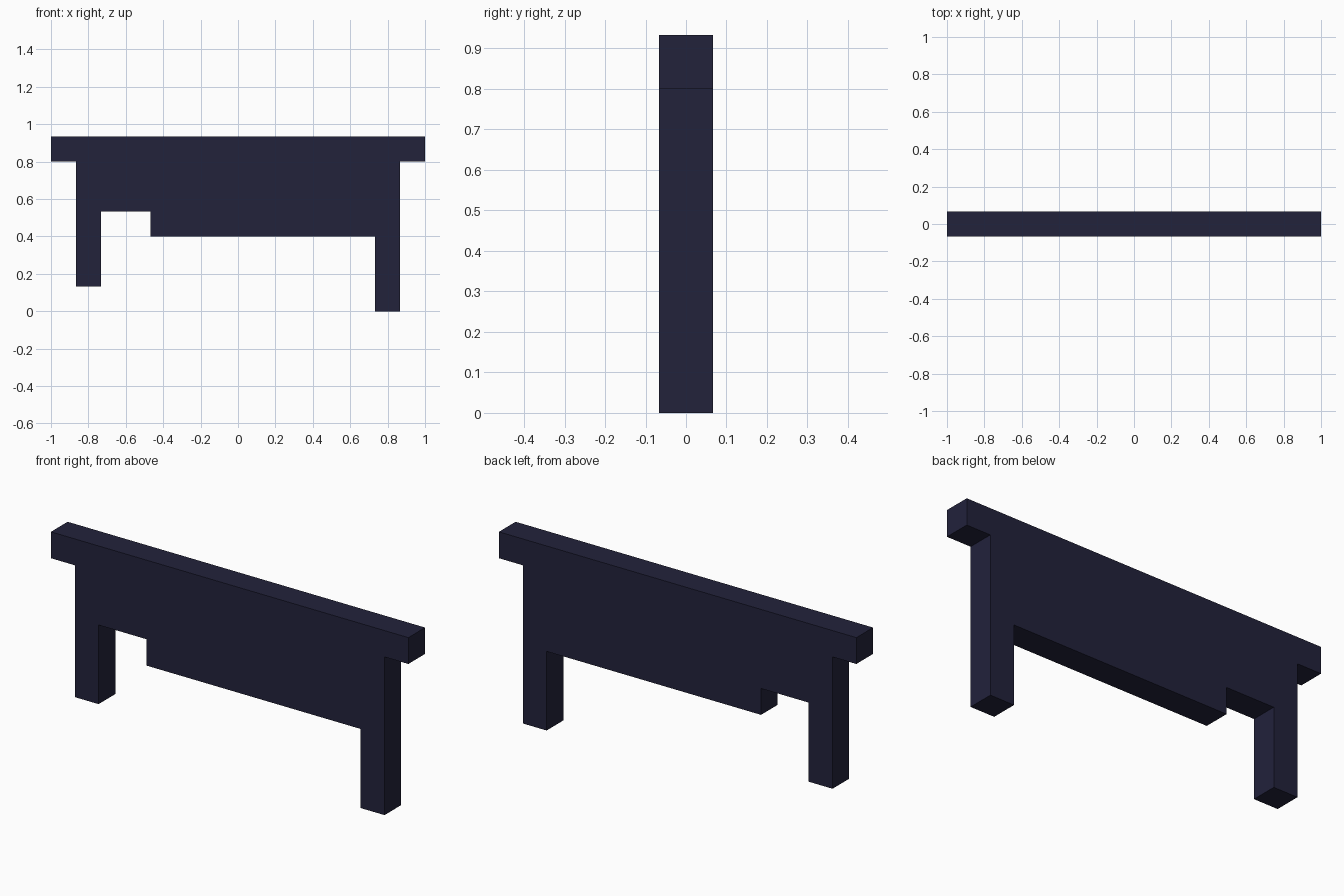
import bpy
import bmesh

if "Cube" in bpy.data.objects:
    bpy.data.objects.remove(bpy.data.objects["Cube"])

U = 2 / 15          # block size: the silhouette sits on a 15-block wide grid
DEPTH = U           # one block thick

paint = bpy.data.materials.new("dark navy")
paint.diffuse_color = (0.016, 0.016, 0.044, 1)
paint.use_nodes = True
paint.node_tree.nodes["Principled BSDF"].inputs["Base Color"].default_value = paint.diffuse_color

# Stepped silhouette in blocks (x from centre, z from ground)
outline = [
    (-7.5, 7), (-7.5, 6), (-6.5, 6),                # left overhang of the top rail
    (-6.5, 1), (-5.5, 1), (-5.5, 4),                # short left leg
    (-3.5, 4), (-3.5, 3), (5.5, 3),                 # notch and lower edge of the panel
    (5.5, 0), (6.5, 0), (6.5, 6),                   # long right leg
    (7.5, 6), (7.5, 7),                             # right overhang of the top rail
]

# Extrude the silhouette from front to back
bm = bmesh.new()
front = bm.faces.new([bm.verts.new((x * U, -DEPTH / 2, z * U)) for x, z in outline])
result = bmesh.ops.extrude_face_region(bm, geom=[front], use_keep_orig=True)
back_verts = [g for g in result["geom"] if isinstance(g, bmesh.types.BMVert)]
bmesh.ops.translate(bm, verts=back_verts, vec=(0, DEPTH, 0))
bmesh.ops.recalc_face_normals(bm, faces=bm.faces)

mesh = bpy.data.meshes.new("stepped_panel")
bm.to_mesh(mesh)
bm.free()
mesh.materials.append(paint)
panel = bpy.data.objects.new("stepped_panel", mesh)
bpy.context.collection.objects.link(panel)
